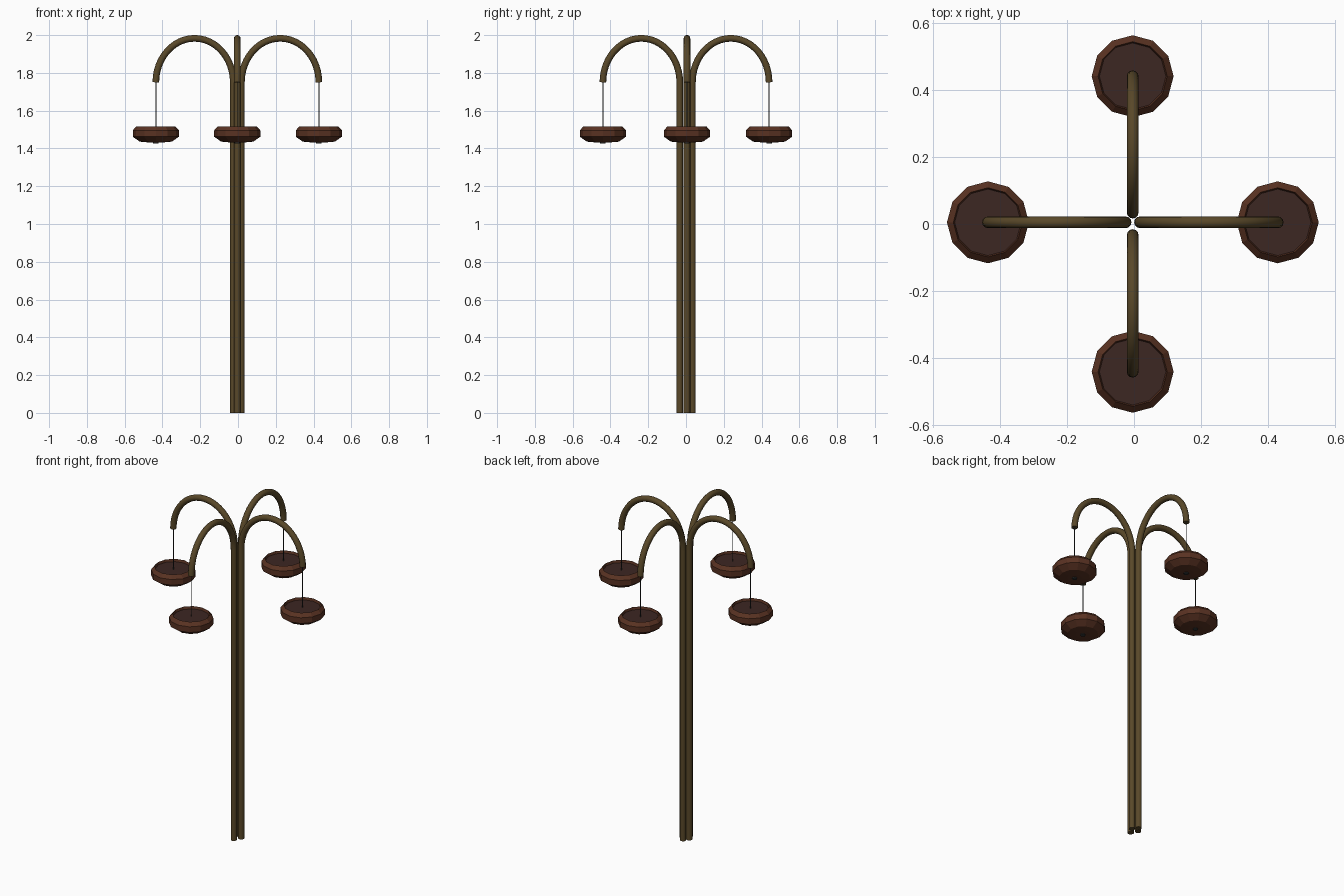
import bpy, bmesh, math
from mathutils import Matrix

if "Cube" in bpy.data.objects:
    bpy.data.objects.remove(bpy.data.objects["Cube"])


def material(name, rgb):
    m = bpy.data.materials.new(name)
    m.diffuse_color = (*rgb, 1)
    m.use_nodes = True
    m.node_tree.nodes["Principled BSDF"].inputs["Base Color"].default_value = m.diffuse_color
    return m


BRONZE = material("bronze", (0.10, 0.065, 0.022))
CLAY = material("clay", (0.10, 0.032, 0.016))
SOIL = material("soil", (0.045, 0.02, 0.016))
DARK = material("dark_wire", (0.03, 0.035, 0.035))


def finish(name, bm, mats, smooth):
    me = bpy.data.meshes.new(name)
    bmesh.ops.recalc_face_normals(bm, faces=bm.faces)
    bm.to_mesh(me)
    bm.free()
    for m in mats:
        me.materials.append(m)
    ob = bpy.data.objects.new(name, me)
    bpy.context.collection.objects.link(ob)
    for p in me.polygons:
        p.use_smooth = smooth and len(p.vertices) == 4
    return ob


def tube(name, path, r, mat, sides=12):
    # sweep a circle along a path lying in the local xz plane
    bm = bmesh.new()
    rings = []
    for i, (x, z) in enumerate(path):
        a, b = path[max(i - 1, 0)], path[min(i + 1, len(path) - 1)]
        dx, dz = b[0] - a[0], b[1] - a[1]
        n = math.hypot(dx, dz)
        nx, nz = dz / n, -dx / n
        ring = []
        for k in range(sides):
            t = 2 * math.pi * k / sides
            c, s = r * math.cos(t), r * math.sin(t)
            ring.append(bm.verts.new((x + nx * c, s, z + nz * c)))
        rings.append(ring)
    for p, q in zip(rings, rings[1:]):
        for k in range(sides):
            j = (k + 1) % sides
            bm.faces.new((p[k], p[j], q[j], q[k]))
    bm.faces.new(rings[0])
    bm.faces.new(rings[-1])
    return finish(name, bm, [mat], True)


def pot(name, x):
    # faceted bowl with a recessed soil surface
    profile = [(0.04, 1.432), (0.085, 1.436), (0.122, 1.462), (0.122, 1.496),
               (0.103, 1.517), (0.099, 1.502)]
    bm = bmesh.new()
    rings = [[bm.verts.new((x + r * math.cos(k * math.pi / 6),
                            r * math.sin(k * math.pi / 6), z)) for k in range(12)]
             for r, z in profile]
    for p, q in zip(rings, rings[1:]):
        for k in range(12):
            j = (k + 1) % 12
            bm.faces.new((p[k], p[j], q[j], q[k]))
    bm.faces.new(rings[0])
    bm.faces.new(rings[-1]).material_index = 1
    return finish(name, bm, [CLAY, SOIL], False)


# side, angle, pole offset from centre, pot offset, sideways shift
ARMS = [("right", 0, 0.018, 0.428, (0, 0.005)),
        ("back", 90, 0.034, 0.440, (-0.004, 0)),
        ("left", 180, 0.025, 0.435, (0, 0.005)),
        ("front", 270, 0.033, 0.440, (-0.004, 0))]

for side, angle, inner, outer, shift in ARMS:
    mid, half = (inner + outer) / 2, (outer - inner) / 2
    arch = [(mid - half * math.cos(math.pi * i / 24),
             1.75 + 0.233 * math.sin(math.pi * i / 24)) for i in range(25)]
    parts = [
        tube(side + "_pole_and_arch", [(inner, 0)] + arch, 0.0175, BRONZE),
        tube(side + "_wire", [(outer, 1.76), (outer, 1.44)], 0.0025, DARK, 6),
        tube(side + "_wire_stop", [(outer, 1.445), (outer, 1.427)], 0.014, DARK, 8),
        pot(side + "_hanging_pot", outer),
    ]
    place = Matrix.Translation((*shift, 0)) @ Matrix.Rotation(math.radians(angle), 4, 'Z')
    for ob in parts:
        ob.data.transform(place)
